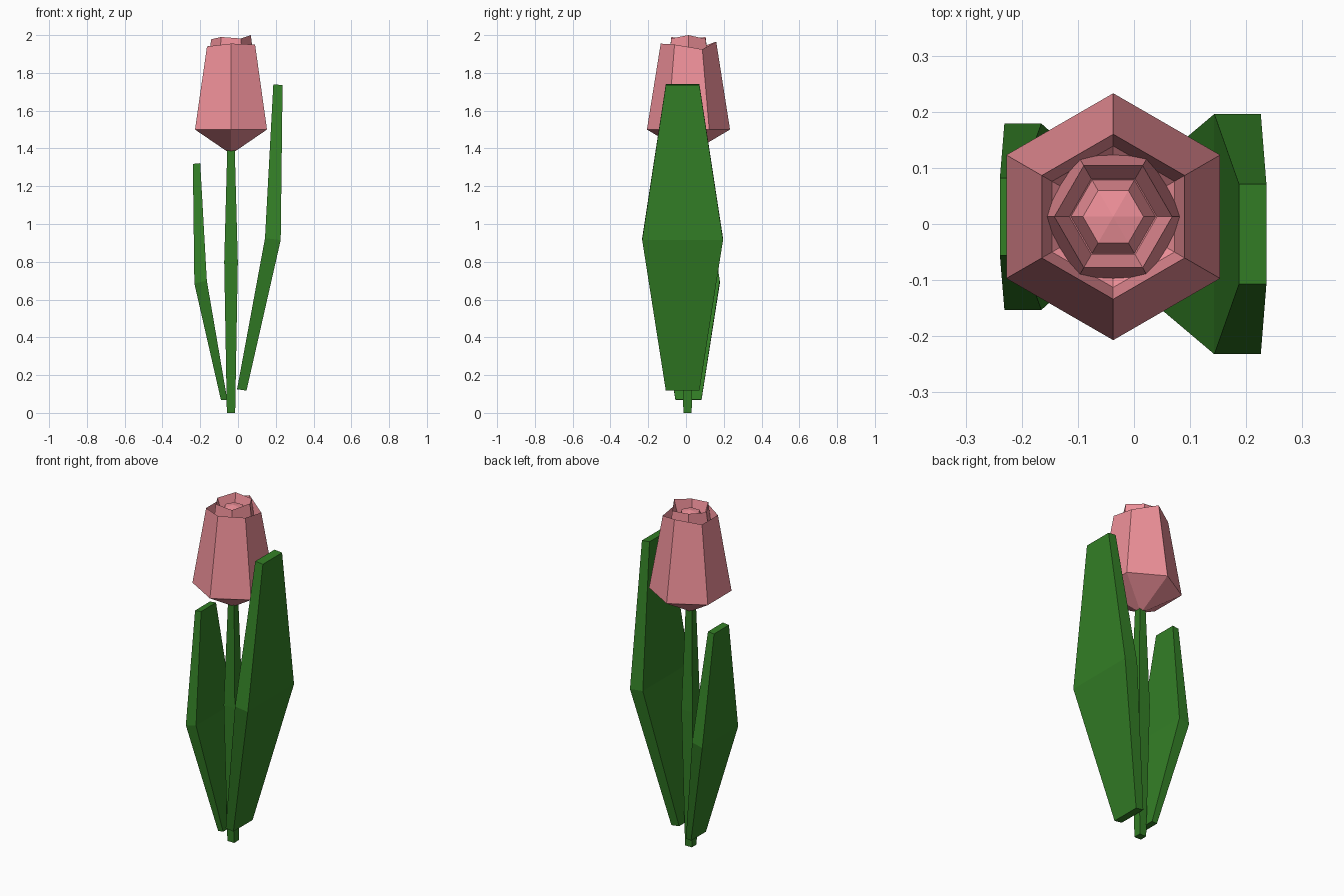
import bpy, bmesh, math

if "Cube" in bpy.data.objects:
    bpy.data.objects.remove(bpy.data.objects["Cube"])

def material(name, rgb):
    m = bpy.data.materials.new(name)
    m.diffuse_color = (*rgb, 1)
    m.use_nodes = True
    m.node_tree.nodes["Principled BSDF"].inputs["Base Color"].default_value = m.diffuse_color
    return m

PINK = material("petal_pink", (0.86, 0.28, 0.32))
GREEN = material("leaf_green", (0.033, 0.21, 0.019))

def loft(name, rings, mat):
    """Skin a list of rings; a ring of one point closes to a tip."""
    bm = bmesh.new()
    rows = [[bm.verts.new(p) for p in ring] for ring in rings]
    for a, b in zip(rows, rows[1:]):
        n = max(len(a), len(b))
        for i in range(n):
            j = (i + 1) % n
            if len(a) == 1:
                bm.faces.new((a[0], b[j], b[i]))
            elif len(b) == 1:
                bm.faces.new((a[i], a[j], b[0]))
            else:
                bm.faces.new((a[i], a[j], b[j], b[i]))
    for row in (rows[0], rows[-1]):
        if len(row) > 2:
            bm.faces.new(row)
    bmesh.ops.recalc_face_normals(bm, faces=bm.faces)
    me = bpy.data.meshes.new(name)
    bm.to_mesh(me)
    bm.free()
    me.materials.append(mat)
    ob = bpy.data.objects.new(name, me)
    bpy.context.collection.objects.link(ob)
    return ob

CX, CY = -0.037, 0.013

def hexagon(r, z, turn=0, dz=(0,) * 6):
    if r == 0:
        return [(CX, CY, z)]
    return [(CX + r * math.cos(math.radians(turn + 60 * i)),
             CY + r * math.sin(math.radians(turn + 60 * i)), z + dz[i]) for i in range(6)]

# Outer petal cup, open and hollow at the top with an uneven rim
loft("outer_petals", [
    hexagon(0, 1.37), hexagon(0.22, 1.5, 30),
    hexagon(0.147, 1.95, 30, (-0.025, 0.015, -0.01, -0.01, 0.005, 0)),
    hexagon(0.126, 1.83, 30), hexagon(0, 1.72)], PINK)

# Inner petal cup, turned by half a side
loft("inner_petals", [
    hexagon(0, 1.65), hexagon(0.138, 1.73),
    hexagon(0.105, 1.985, 0, (0.015, -0.005, 0.005, -0.007, 0.005, -0.003)),
    hexagon(0.078, 1.9), hexagon(0, 1.85)], PINK)

# Closed bud in the middle
loft("bud", [hexagon(0, 1.8), hexagon(0.09, 1.86), hexagon(0.054, 1.955),
             hexagon(0, 1.965)], PINK)

# Square stem, thicker halfway up
def square(h, z):
    return [(CX + sx * h, 0.008 + sy * h, z) for sx, sy in ((-1, -1), (1, -1), (1, 1), (-1, 1))]

loft("stem", [square(0.022, 0), square(0.036, 0.8), square(0.02, 1.39)], GREEN)

# Thick bent leaves: each row gives inner x, z, outer x, z, centre y, half width
def leaf(name, rows):
    loft(name, [[(xi, y - w, zi), (xo, y - w, zo), (xo, y + w, zo), (xi, y + w, zi)]
                for xi, zi, xo, zo, y, w in rows], GREEN)

leaf("right_leaf", [(-0.005, 0.125, 0.045, 0.118, -0.018, 0.089),
                    (0.143, 0.925, 0.226, 0.915, -0.018, 0.214),
                    (0.187, 1.74, 0.236, 1.735, -0.018, 0.089)])
leaf("left_leaf", [(-0.057, 0.07, -0.09, 0.067, 0.013, 0.069),
                   (-0.165, 0.7, -0.231, 0.685, 0.013, 0.166),
                   (-0.2, 1.322, -0.239, 1.318, 0.013, 0.069)])
